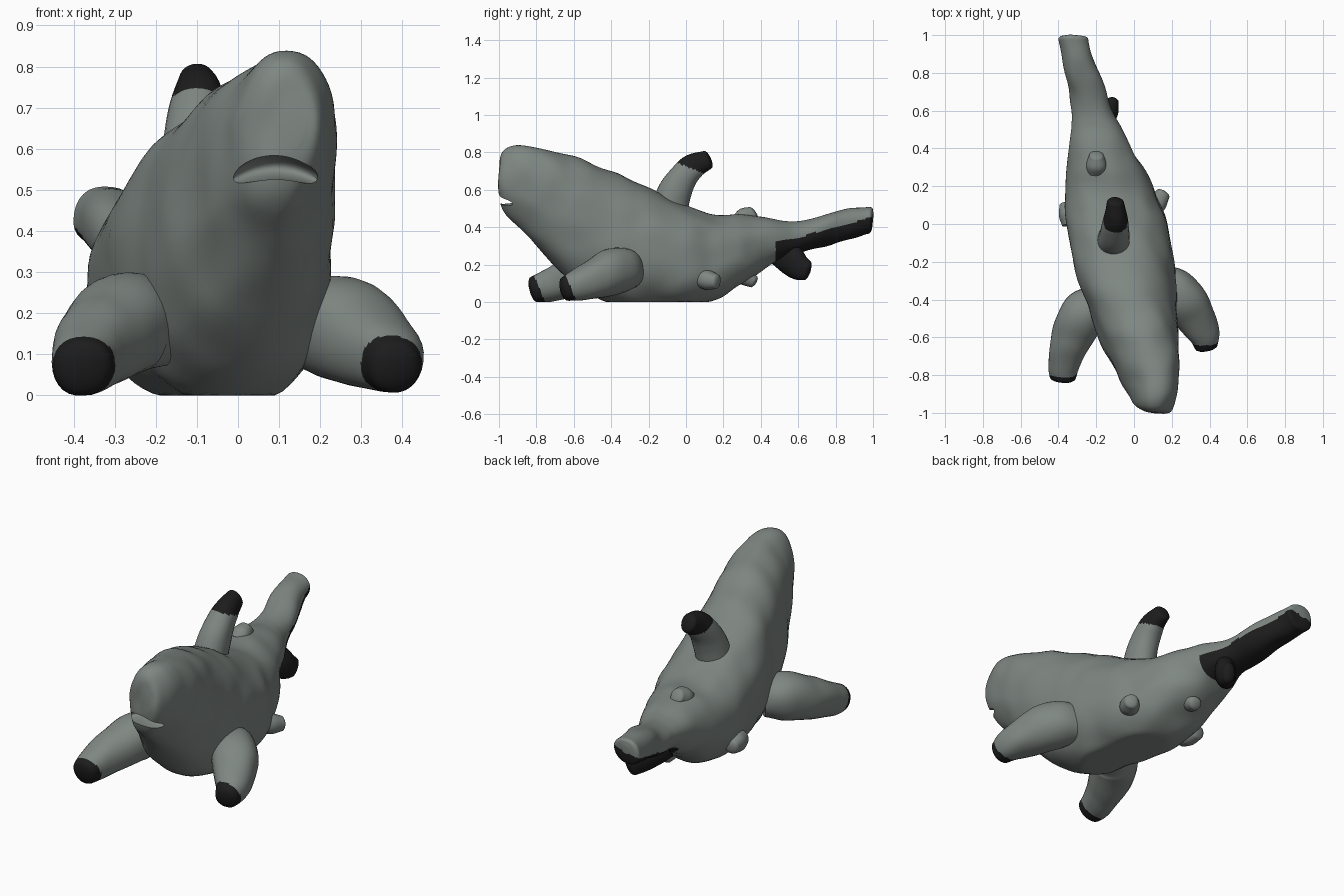
import bpy, bmesh, math
from mathutils import Vector, noise

cube = bpy.data.objects.get("Cube")
if cube:
    bpy.data.objects.remove(cube)


def material(name, color):
    m = bpy.data.materials.new(name)
    m.use_nodes = True
    m.diffuse_color = color
    m.node_tree.nodes["Principled BSDF"].inputs["Base Color"].default_value = color
    return m


grey = material("slate grey", (0.212, 0.243, 0.226, 1))
black = material("fin black", (0.012, 0.012, 0.012, 1))


def smooth_path(points, steps):
    """Catmull-Rom interpolation through rows of numbers."""
    rows = [Vector(p) for p in points]
    rows = [rows[0] * 2 - rows[1]] + rows + [rows[-1] * 2 - rows[-2]]
    out = []
    for i in range(1, len(rows) - 2):
        a, b, c, d = rows[i - 1:i + 3]
        for s in range(steps):
            t = s / steps
            out.append(b + (c - a) * (t / 2) + (a * 2 - b * 5 + c * 4 - d) * (t * t / 2)
                       + (b * 3 - a - c * 3 + d) * (t ** 3 / 2))
    return out + [rows[-2]]


def rounded(x, power):
    return math.copysign(abs(x) ** (2 / power), x)


def loft(name, rings, segments, is_black, rough, power):
    """Skin a list of (centre, u axis, v axis) rings and close both ends."""
    bm = bmesh.new()
    loops = []
    for c, u, v in rings:
        loop = []
        for k in range(segments):
            a = 2 * math.pi * k / segments
            p = c + u * rounded(math.cos(a), power) + v * rounded(math.sin(a), power)
            p += noise.noise_vector(p * 7) * rough
            p.z = max(p.z, 0.0)
            loop.append(bm.verts.new(p))
        loops.append(loop)
    for a, b in zip(loops, loops[1:]):
        for k in range(segments):
            n = (k + 1) % segments
            bm.faces.new((a[k], a[n], b[n], b[k]))
    bm.faces.new(loops[0])
    bm.faces.new(loops[-1])
    bmesh.ops.recalc_face_normals(bm, faces=bm.faces)
    for f in bm.faces:
        f.material_index = int(is_black(f.calc_center_median()))
    mesh = bpy.data.meshes.new(name)
    bm.to_mesh(mesh)
    bm.free()
    mesh.materials.append(grey)
    mesh.materials.append(black)
    obj = bpy.data.objects.new(name, mesh)
    bpy.context.collection.objects.link(obj)
    return obj


def finish(obj, angle=40):
    bpy.ops.object.select_all(action="DESELECT")
    bpy.context.view_layer.objects.active = obj
    obj.select_set(True)
    bpy.ops.object.shade_smooth_by_angle(angle=math.radians(angle))


def fin(name, points, is_black, flat=1.0):
    """Rounded stuffed fin along a path of (x, y, z, radius)."""
    path = smooth_path(points, 12)
    rings = []
    for i, p in enumerate(path):
        t = (path[min(i + 1, len(path) - 1)] - path[max(i - 1, 0)]).to_3d().normalized()
        u = t.cross(Vector((0, 0, 1))).normalized()
        v = u.cross(t)
        rings.append((p.to_3d(), u * p[3] * flat, v * p[3]))
    c, u, v = rings[-1]
    r = path[-1][3]
    for k in (0.35, 0.7, 0.95):
        s = math.sqrt(1 - k * k)
        rings.append((c + t * r * k * 0.4, u * s, v * s))
    finish(loft(name, rings, 28, is_black, 0.009, 2.15))


# Body and tail: y, left edge, right edge, bottom, top
body_sections = [
    (-1.0, 0.09, 0.155, 0.60, 0.72),
    (-0.99, 0.05, 0.185, 0.525, 0.785),
    (-0.955, 0.00, 0.205, 0.46, 0.82),
    (-0.88, -0.04, 0.225, 0.385, 0.832),
    (-0.75, -0.11, 0.235, 0.245, 0.815),
    (-0.6, -0.185, 0.235, 0.105, 0.775),
    (-0.45, -0.24, 0.23, 0.005, 0.72),
    (-0.25, -0.31, 0.215, -0.025, 0.635),
    (0.0, -0.355, 0.18, -0.02, 0.515),
    (0.15, -0.365, 0.12, 0.01, 0.47),
    (0.3, -0.35, 0.05, 0.095, 0.46),
    (0.42, -0.34, -0.02, 0.175, 0.455),
    (0.52, -0.33, -0.075, 0.235, 0.435),
    (0.62, -0.33, -0.12, 0.26, 0.435),
    (0.8, -0.37, -0.185, 0.315, 0.485),
    (0.95, -0.395, -0.235, 0.355, 0.505),
    (0.99, -0.395, -0.25, 0.37, 0.505),
    (1.0, -0.35, -0.30, 0.43, 0.48),
]
body_rings = []
for y, x0, x1, z0, z1 in smooth_path(body_sections, 7):
    # The head leans left, the middle slightly right
    lean = 0.035 - 0.055 * min(1, max(0, (y + 0.65) / 0.4))
    lean *= min(1, max(0, (0.6 - y) * 3)) * min(1, (y + 1) * 6)
    body_rings.append((Vector(((x0 + x1) / 2, y, (z0 + z1) / 2)),
                       Vector(((x1 - x0) / 2, 0, 0)),
                       Vector((lean, 0, (z1 - z0) / 2))))


def under_tail(p):
    side = p.x + 0.23 + 0.2 * (p.y - 0.55)
    return p.y > 0.48 and p.z < 0.275 + (p.y - 0.48) * 0.32 + side * 0.25


body = loft("body", body_rings, 64, under_tail, 0.012, 2.25)

# Mouth slit cut into the snout, with the corners bent downward
bpy.ops.mesh.primitive_uv_sphere_add(segments=32, ring_count=16, location=(0.09, -0.975, 0.54))
cutter = bpy.context.object
cutter.name = "mouth_cutter"
cutter.scale = (0.125, 0.085, 0.03)
cutter.data.materials.append(grey)
for v in cutter.data.vertices:
    v.co.z -= 1.4 * v.co.x ** 2 - 0.5
cutter.hide_render = True
cut = body.modifiers.new("mouth", "BOOLEAN")
cut.operation = "DIFFERENCE"
cut.object = cutter
bpy.context.view_layer.objects.active = body
bpy.ops.object.modifier_apply(modifier="mouth")
bpy.data.objects.remove(cutter)
finish(body)

# Front fins with black tips
fin("left_front_fin", [(0.13, -0.30, 0.18, 0.10), (0.23, -0.37, 0.17, 0.122),
                       (0.31, -0.47, 0.13, 0.112), (0.365, -0.57, 0.09, 0.088),
                       (0.383, -0.645, 0.067, 0.065)],
    lambda p: p.y + 0.4 * p.z < -0.585)
fin("right_front_fin", [(-0.19, -0.41, 0.175, 0.10), (-0.265, -0.48, 0.175, 0.12),
                        (-0.33, -0.60, 0.135, 0.11), (-0.367, -0.73, 0.09, 0.087),
                        (-0.375, -0.81, 0.068, 0.067)],
    lambda p: p.y + 0.4 * p.z < -0.755)

# Back fin with a black tip
fin("back_fin", [(-0.105, -0.10, 0.48, 0.10), (-0.105, -0.06, 0.59, 0.09),
                 (-0.10, -0.01, 0.675, 0.078), (-0.095, 0.045, 0.73, 0.068),
                 (-0.095, 0.115, 0.762, 0.052)],
    lambda p: p.z + 0.4 * p.y > 0.725, 0.88)

# Lower tail lobe
fin("lower_tail_lobe", [(-0.22, 0.50, 0.275, 0.085), (-0.17, 0.55, 0.235, 0.085),
                        (-0.13, 0.60, 0.192, 0.072), (-0.115, 0.645, 0.172, 0.055)],
    lambda p: True, 0.65)

# Small fins on the flanks, belly and rear back
small_fins = {
    "left_side_fin": ((0.09, 0.07, 0.13), (0.15, 0.16, 0.11), 0.048),
    "right_side_fin": ((-0.33, 0.0, 0.14), (-0.355, 0.105, 0.13), 0.047),
    "belly_fin": ((-0.13, 0.28, 0.16), (-0.12, 0.365, 0.112), 0.044),
    "rear_back_fin": ((-0.20, 0.28, 0.42), (-0.20, 0.36, 0.47), 0.05),
}
for name, (start, end, r) in small_fins.items():
    middle = (Vector(start) + Vector(end)) / 2
    fin(name, [(*start, r), (*middle, r * 1.1), (*end, r * 0.8)], lambda p: False)
